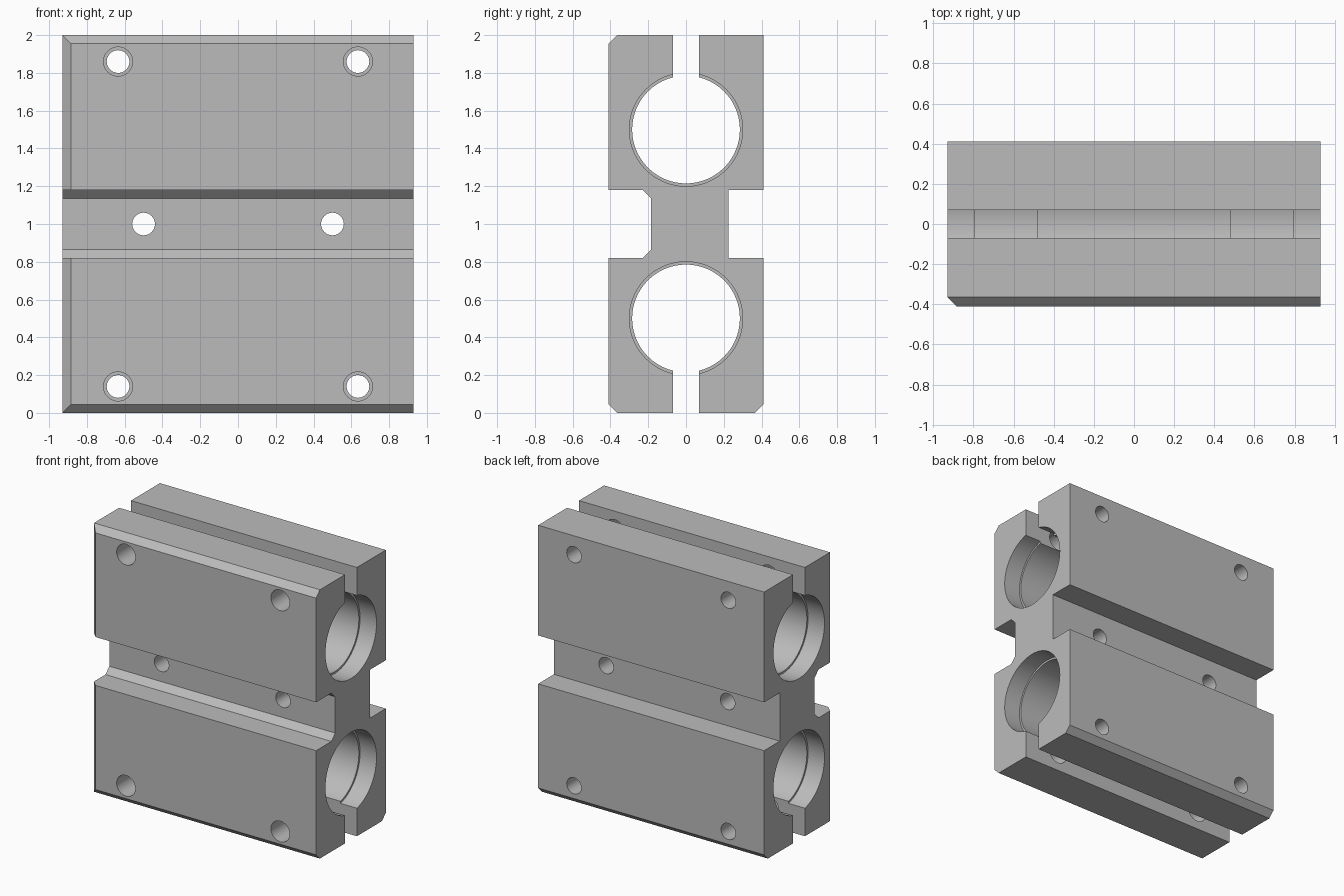
import bpy, bmesh, math
from mathutils import Vector, Matrix

cube = bpy.data.objects.get("Cube")
if cube:
    bpy.data.objects.remove(cube, do_unlink=True)

HX, HY, H, C = 0.93, 0.41, 2.0, 0.045   # half length, half depth, height, chamfer

steel = bpy.data.materials.new("machined_grey")
steel.use_nodes = True
grey = (0.5, 0.5, 0.5, 1)
steel.diffuse_color = grey
steel.node_tree.nodes["Principled BSDF"].inputs["Base Color"].default_value = grey


def make(name, bm):
    bmesh.ops.recalc_face_normals(bm, faces=bm.faces)
    mesh = bpy.data.meshes.new(name)
    bm.to_mesh(mesh)
    bm.free()
    mesh.materials.append(steel)
    obj = bpy.data.objects.new(name, mesh)
    bpy.context.collection.objects.link(obj)
    return obj


def rod(axis, start, end, centre, radius, sides):
    """Cylinder along x (centre = y, z) or along y (centre = x, z)."""
    mid, a, b = (start + end) / 2, centre[0], centre[1]
    if axis == "X":
        place = Matrix.Translation((mid, a, b)) @ Matrix.Rotation(math.pi / 2, 4, "Y")
    else:
        place = Matrix.Translation((a, mid, b)) @ Matrix.Rotation(math.pi / 2, 4, "X")
    bm = bmesh.new()
    bmesh.ops.create_cone(bm, cap_ends=True, segments=sides, radius1=radius,
                          radius2=radius, depth=end - start, matrix=place)
    return make("cutter", bm)


def box(size, centre):
    bm = bmesh.new()
    bmesh.ops.create_cube(bm, size=1, matrix=Matrix.Translation(centre)
                          @ Matrix.Diagonal((*size, 1)))
    return make("cutter", bm)


# Block: side profile (y, z) with the front and back grooves, extruded along x
profile = [
    (-HY + C, 0), (HY - C, 0), (HY, C), (HY, 0.82), (0.225, 0.82),
    (0.225, 1.18), (HY, 1.18), (HY, H), (-HY + C, H), (-HY, H - C),
    (-HY, 1.18), (-0.23, 1.18), (-0.185, 1.135), (-0.185, 0.865),
    (-0.23, 0.82), (-HY, 0.82), (-HY, C),
]
bm = bmesh.new()
end_face = bm.faces.new([bm.verts.new((-HX, y, z)) for y, z in profile])
side = bmesh.ops.extrude_face_region(bm, geom=[end_face])
bmesh.ops.translate(bm, vec=(2 * HX, 0, 0),
                    verts=[v for v in side["geom"] if isinstance(v, bmesh.types.BMVert)])

# Chamfer on the front vertical edge at the -x end
bmesh.ops.bisect_plane(bm, geom=bm.verts[:] + bm.edges[:] + bm.faces[:], dist=1e-5,
                       plane_co=Vector((-HX + C, -HY, 0)),
                       plane_no=Vector((-1, -1, 0)), clear_outer=True)
bmesh.ops.holes_fill(bm, edges=[e for e in bm.edges if e.is_boundary], sides=0)
block = make("twin_bore_housing", bm)

cutters = []
for s in (-1, 1):
    bore_z, hole_z = 1 + s * 0.5, 1 + s * 0.86
    # Stepped bore: narrow lands between wider ends and a wider middle
    cutters.append(rod("X", -1, 1, (0, bore_z), 0.285, 96))
    for start, end in ((-1.05, -0.795), (-0.48, 0.48), (0.795, 1.05)):
        cutters.append(rod("X", start, end, (0, bore_z), 0.3, 96))
    # Clamping slit from the bore to the outside
    cutters.append(box((2.2, 0.14, 0.7), (0, 0, 1 + s * 0.85)))
    # Clamp screw holes, wider in the front jaw, and web mounting holes
    for x in (-0.635, 0.635):
        cutters.append(rod("Y", -0.6, 0.6, (x, hole_z), 0.06, 40))
        cutters.append(rod("Y", -0.55, 0, (x, hole_z), 0.077, 40))
    cutters.append(rod("Y", -0.5, 0.5, (s * 0.5, 1), 0.06, 40))

# Cut one after another, then drop the cutters
bpy.context.view_layer.objects.active = block
for cutter in cutters:
    mod = block.modifiers.new("cut", "BOOLEAN")
    mod.operation = "DIFFERENCE"
    mod.solver = "EXACT"
    mod.object = cutter
    bpy.ops.object.modifier_apply(modifier=mod.name)
    bpy.data.objects.remove(cutter, do_unlink=True)

bpy.ops.object.select_all(action="DESELECT")
block.select_set(True)
bpy.ops.object.shade_smooth_by_angle(angle=math.radians(30))
